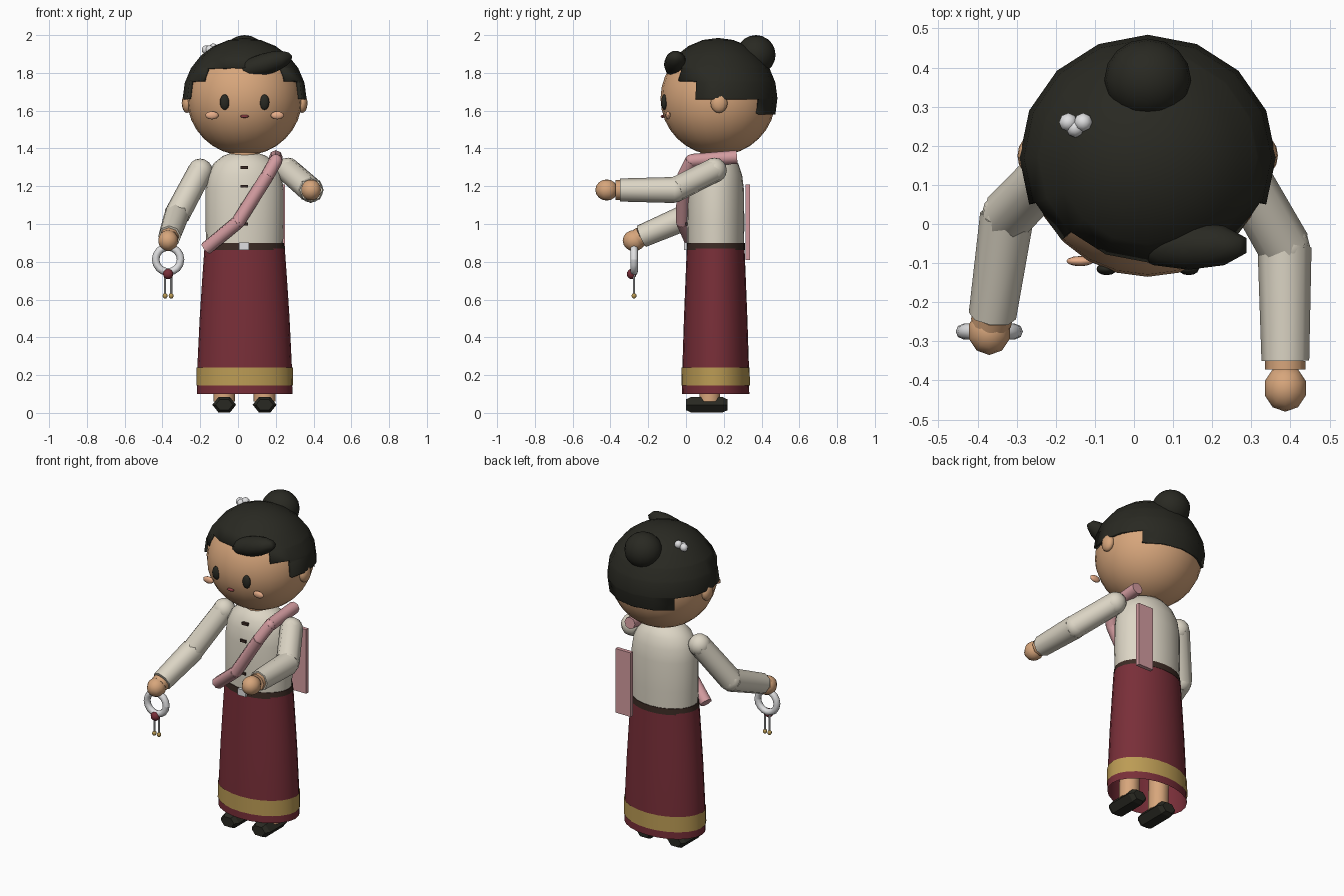
import bpy, bmesh, math
from mathutils import Vector, Matrix

cube = bpy.data.objects.get("Cube")
if cube:
    bpy.data.objects.remove(cube)

CX, CY = 0.035, 0.157          # body axis


def material(name, rgb):
    m = bpy.data.materials.new(name)
    m.use_nodes = True
    m.diffuse_color = (*rgb, 1)
    m.node_tree.nodes["Principled BSDF"].inputs["Base Color"].default_value = (*rgb, 1)
    return m


SKIN = material("tan skin", (0.68, 0.38, 0.20))
HAIR = material("near black", (0.022, 0.022, 0.016))
CLOTH = material("cream cloth", (0.72, 0.67, 0.56))
RED = material("maroon", (0.19, 0.028, 0.04))
GOLD = material("gold", (0.50, 0.33, 0.09))
PINK = material("dusty pink", (0.65, 0.33, 0.35))
WHITE = material("pale grey", (0.74, 0.74, 0.75))
BROWN = material("dark brown", (0.045, 0.024, 0.018))
BLUSH = material("peach", (0.80, 0.42, 0.25))
LIP = material("lip red", (0.28, 0.05, 0.06))


def finish(name, bm, mat, smooth=40):
    bmesh.ops.recalc_face_normals(bm, faces=bm.faces)
    me = bpy.data.meshes.new(name)
    bm.to_mesh(me)
    bm.free()
    me.materials.append(mat)
    ob = bpy.data.objects.new(name, me)
    bpy.context.collection.objects.link(ob)
    if smooth:
        bpy.ops.object.select_all(action='DESELECT')
        ob.select_set(True)
        bpy.context.view_layer.objects.active = ob
        bpy.ops.object.shade_smooth_by_angle(angle=math.radians(smooth))
    return ob


def ball(name, mat, loc, radii, seg=12, rings=8, tilt=0, smooth=60):
    bm = bmesh.new()
    bmesh.ops.create_uvsphere(bm, u_segments=seg, v_segments=rings, radius=1)
    mtx = Matrix.Translation(loc) @ Matrix.Rotation(tilt, 4, 'Y') @ Matrix.Diagonal((*radii, 1))
    bmesh.ops.transform(bm, matrix=mtx, verts=bm.verts)
    return finish(name, bm, mat, smooth)


def box(name, mat, loc, size):
    bm = bmesh.new()
    bmesh.ops.create_cube(bm, size=1)
    bmesh.ops.transform(bm, matrix=Matrix.Translation(loc) @ Matrix.Diagonal((*size, 1)), verts=bm.verts)
    return finish(name, bm, mat, 0)


def loft(name, mat, rings, caps=True, smooth=40):
    """Skin a list of equally sized point rings."""
    bm = bmesh.new()
    rows = [[bm.verts.new(p) for p in ring] for ring in rings]
    n = len(rows[0])
    for a, b in zip(rows, rows[1:]):
        for i in range(n):
            j = (i + 1) % n
            bm.faces.new((a[i], a[j], b[j], b[i]))
    if caps:
        bm.faces.new(rows[0])
        bm.faces.new(rows[-1])
    return finish(name, bm, mat, smooth)


def lathe(name, mat, profile, seg=24, caps=True):
    """Oval body of revolution; profile holds (z, x radius, y radius)."""
    turn = [math.tau * i / seg for i in range(seg)]
    return loft(name, mat, [[(CX + rx * math.cos(a), CY + ry * math.sin(a), z) for a in turn]
                            for z, rx, ry in profile], caps)


def limb(name, mat, a, b, ra, rb, seg=8, smooth=50):
    """Tapered cylinder between two points."""
    a, b = Vector(a), Vector(b)
    q = (b - a).to_track_quat('Z', 'Y')
    ring = [Vector((math.cos(t), math.sin(t), 0)) for t in (math.tau * i / seg for i in range(seg))]
    return loft(name, mat, [[p + q @ (v * r) for v in ring] for p, r in ((a, ra), (b, rb))], True, smooth)


# Head, ears and face
ball("head", SKIN, (CX, 0.17, 1.665), (0.305, 0.305, 0.302), 24, 16)
limb("neck", SKIN, (CX, CY, 1.32), (CX, CY, 1.42), 0.08, 0.08, 12)
for side, label in ((-1, "right"), (1, "left")):
    ball(label + "_ear", SKIN, (CX + side * 0.305, 0.175, 1.64), (0.028, 0.045, 0.052))
    ball(label + "_eye", HAIR, (CX + side * 0.105, -0.115, 1.645), (0.026, 0.016, 0.041))
    ball(label + "_cheek", BLUSH, (CX + side * 0.173, -0.095, 1.575), (0.035, 0.013, 0.021))
ball("mouth", LIP, (CX, -0.122, 1.57), (0.023, 0.012, 0.008))

# Hair cap: a sphere sliced at the hairline heights, trimmed sector by sector
HAIRLINE = ((45, 1.83), (67.5, 1.76), (135, 1.66), (180, 1.58))
bm = bmesh.new()
bmesh.ops.create_uvsphere(bm, u_segments=16, v_segments=12, radius=1)
bmesh.ops.transform(bm, verts=bm.verts, matrix=Matrix.Translation((CX, 0.17, 1.665))
                    @ Matrix.Diagonal((0.328, 0.314, 0.32, 1)))
for _, z in HAIRLINE:
    bmesh.ops.bisect_plane(bm, geom=bm.verts[:] + bm.edges[:] + bm.faces[:],
                           plane_co=(0, 0, z), plane_no=(0, 0, 1))
trimmed = []
for f in bm.faces:
    c = f.calc_center_median()
    azimuth = math.degrees(math.atan2(abs(c.x - CX), 0.17 - c.y))
    if c.z < next(z for limit, z in HAIRLINE if azimuth <= limit):
        trimmed.append(f)
bmesh.ops.delete(bm, geom=trimmed, context='FACES')
hair = finish("hair_cap", bm, HAIR, 60)
thick = hair.modifiers.new("thickness", 'SOLIDIFY')
thick.thickness = 0.02

# Bun, fringe and hair flowers
ball("hair_bun", HAIR, (CX, 0.37, 1.895), (0.111, 0.104, 0.105), 16, 10)
ball("fringe", HAIR, (0.14, -0.055, 1.845), (0.162, 0.062, 0.058), 10, 8, math.radians(-17))
for i, loc in enumerate(((-0.168, 0.26, 1.922), (-0.13, 0.26, 1.932), (-0.15, 0.245, 1.922))):
    ball(f"hair_flower_{i + 1}", WHITE, loc, (0.024, 0.024, 0.024), 8, 6)

# Blouse, belt and buttons
lathe("blouse", CLOTH, ((0.87, 0.203, 0.150), (1.0, 0.207, 0.152), (1.18, 0.207, 0.150),
                        (1.26, 0.195, 0.14), (1.32, 0.165, 0.12), (1.36, 0.115, 0.09), (1.38, 0.06, 0.05)))
lathe("belt", BROWN, ((0.862, 0.212, 0.155), (0.9, 0.208, 0.154)))
box("buckle", WHITE, (0.032, 0.0, 0.882), (0.055, 0.02, 0.04))
for i, (z, y) in enumerate(((1.3, 0.026), (1.2, 0.009), (1.1, 0.005), (1.0, 0.005))):
    box(f"button_{i + 1}", BROWN, (0.032, y, z), (0.04, 0.016, 0.015))

# Long open skirt with gold border
lathe("skirt", RED, ((0.87, 0.213, 0.153), (0.7, 0.225, 0.160), (0.5, 0.238, 0.168),
                     (0.25, 0.25, 0.176), (0.1, 0.253, 0.178)), caps=False)
lathe("skirt_border", GOLD, ((0.145, 0.256, 0.181), (0.24, 0.255, 0.180)), caps=False)

# Legs and six-sided shoes
for x, label in ((-0.073, "right"), (0.141, "left")):
    limb(label + "_leg", SKIN, (x, 0.125, 0.06), (x, 0.14, 0.6), 0.058, 0.058, 10)
    rings = [[(x + s * 0.063 * math.cos(t), y, 0.043 + s * 0.046 * math.sin(t))
              for t in (math.tau * k / 6 for k in range(6))]
             for y, s in ((0.0, 0.72), (0.025, 1), (0.195, 1), (0.22, 0.72))]
    loft(label + "_shoe", HAIR, rings, smooth=0)

# Arms: shoulder, elbow, wrist, hand
ARMS = {"right": ((-0.2, 0.15, 1.28), (-0.325, 0.02, 1.045), (-0.362, -0.235, 0.935), (-0.37, -0.275, 0.912)),
        "left": ((0.265, 0.15, 1.285), (0.385, -0.06, 1.18), (0.387, -0.35, 1.18), (0.387, -0.42, 1.18))}
for label, (shoulder, elbow, wrist, hand) in ARMS.items():
    ball(label + "_shoulder", CLOTH, shoulder, (0.066, 0.066, 0.066))
    limb(label + "_upper_sleeve", CLOTH, shoulder, elbow, 0.066, 0.068)
    ball(label + "_elbow", CLOTH, elbow, (0.066, 0.066, 0.066))
    limb(label + "_lower_sleeve", CLOTH, elbow, wrist, 0.069, 0.061)
    step = (Vector(hand) - Vector(wrist)).normalized() * 0.022
    limb(label + "_wrist", SKIN, wrist, Vector(wrist) + step, 0.052, 0.052)
    ball(label + "_hand", SKIN, hand, (0.055, 0.06, 0.056), 10, 8)

# Diagonal sash and its hanging back panel
SASH = ((0.2, 0.27, 1.355), (0.2, 0.03, 1.335), (0.152, -0.012, 1.25), (0.0, -0.018, 1.01), (-0.17, 0.045, 0.87))
for i, (a, b) in enumerate(zip(SASH, SASH[1:])):
    limb(f"sash_{i + 1}", PINK, a, b, 0.036, 0.036)
    if i:
        ball(f"sash_joint_{i}", PINK, a, (0.035, 0.035, 0.035), 8, 6)
box("sash_back_panel", PINK, (0.197, 0.328, 1.01), (0.105, 0.024, 0.4))

# Flower garland ring with bead and tassels
GX, GY = -0.37, -0.275
major, minor, n = 0.066, 0.02, 16
rings = []
for i in range(n + 1):
    t = math.tau * i / n
    rings.append([(GX + (major + minor * math.cos(p)) * math.cos(t), GY + minor * math.sin(p),
                   0.812 + (major + minor * math.cos(p)) * math.sin(t))
                  for p in (math.tau * k / 8 for k in range(8))])
loft("garland_ring", WHITE, rings, caps=False, smooth=60)
ball("garland_bead", RED, (GX, GY - 0.013, 0.735), (0.028, 0.025, 0.027), 10, 8)
for dx in (-0.016, 0.016):
    limb("garland_tassel", WHITE, (GX + dx, GY, 0.73), (GX + dx, GY, 0.625), 0.006, 0.006, 6)
    ball("tassel_tip", GOLD, (GX + dx, GY, 0.62), (0.013, 0.013, 0.015), 8, 6)
